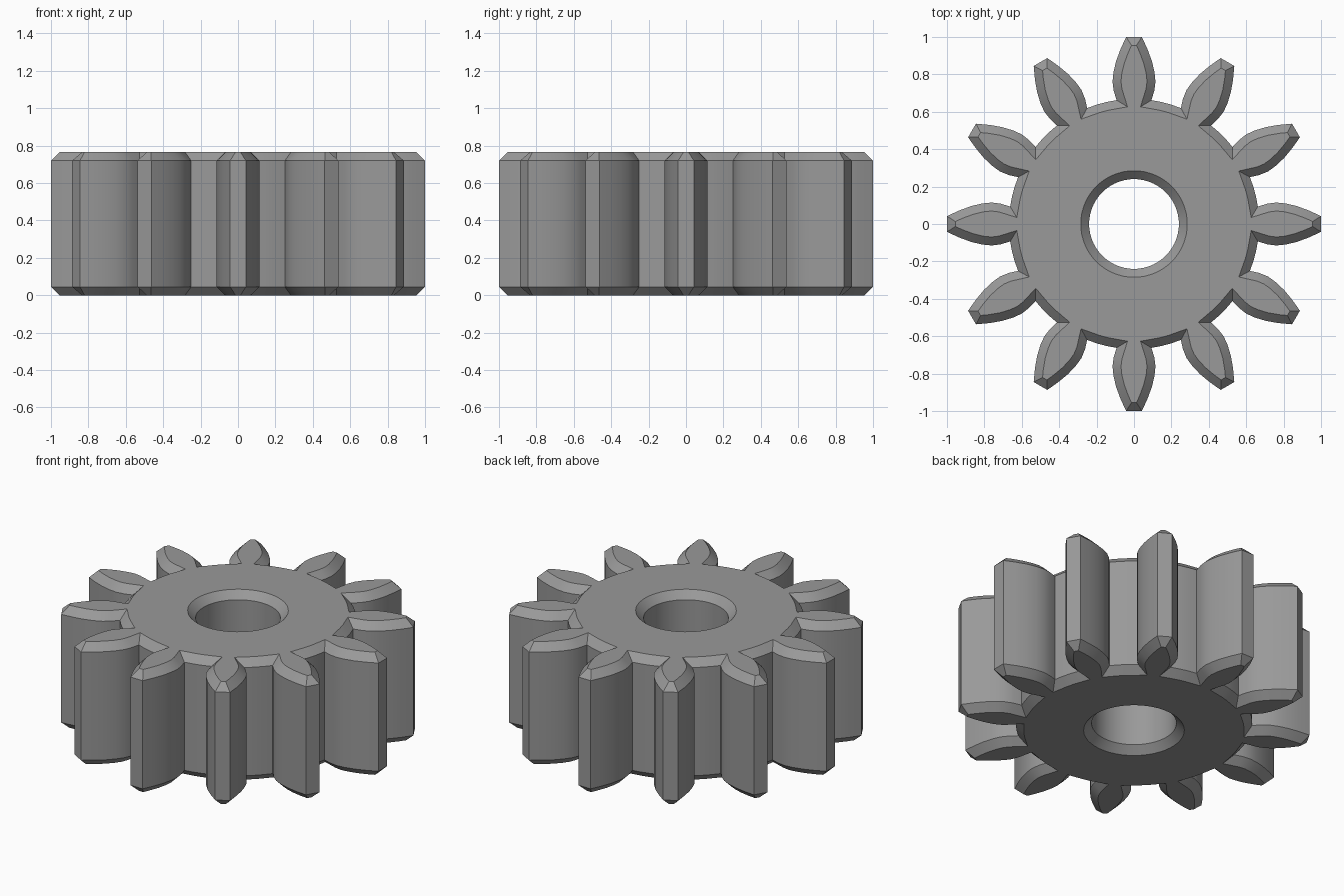
import bpy, bmesh, math
from mathutils import Vector, Matrix

if "Cube" in bpy.data.objects:
    bpy.data.objects.remove(bpy.data.objects["Cube"])

TEETH = 12
HEIGHT = 0.765
BEVEL = 0.045
BORE = 0.24
# Half of one tooth, root to tip: (distance from centre, half width)
FLANK = [(0.662, 0.093), (0.71, 0.108), (0.76, 0.115), (0.81, 0.110),
         (0.87, 0.096), (0.935, 0.072), (1.0, 0.042)]
TOOTH = [(r, -w) for r, w in FLANK] + [(r, w) for r, w in reversed(FLANK)]
ARC = 2                                  # extra points on each root arc
STEP = len(TOOTH) + ARC
SEGS = TEETH * (ARC + 2)                 # sides of the bore


def gear_outline():
    root = math.hypot(*FLANK[0])
    a0 = math.atan2(FLANK[0][1], FLANK[0][0])
    gap = 2 * math.pi / TEETH - 2 * a0
    pts = [Vector(p) for p in TOOTH]
    for i in range(1, ARC + 1):
        a = a0 + gap * i / (ARC + 1)
        pts.append(Vector((root * math.cos(a), root * math.sin(a))))
    out = []
    for k in range(TEETH):
        rot = Matrix.Rotation(2 * math.pi * k / TEETH, 2)
        out += [rot @ p for p in pts]
    return out


def inset(pts, d):
    """Mitred inward offset of a counter-clockwise outline."""
    out = []
    for i, p in enumerate(pts):
        e1 = (p - pts[i - 1]).normalized()
        e2 = (pts[(i + 1) % len(pts)] - p).normalized()
        n1, n2 = Vector((-e1.y, e1.x)), Vector((-e2.y, e2.x))
        out.append(p + (n1 + n2) * d / (1 + n1.dot(n2)))
    return out


def circle(r):
    # Points line up with the tooth bases: right corner first, then the arc
    start = -math.pi / SEGS
    return [Vector((r * math.cos(start + 2 * math.pi * i / SEGS),
                    r * math.sin(start + 2 * math.pi * i / SEGS)))
            for i in range(SEGS)]


bm = bmesh.new()


def ring(pts, z):
    return [bm.verts.new((p.x, p.y, z)) for p in pts]


def bridge(a, b):
    n = len(a)
    for i in range(n):
        j = (i + 1) % n
        bm.faces.new((a[i], a[j], b[j], b[i]))


# Toothed outer wall with bevelled rims
full = gear_outline()
small = inset(full, BEVEL)
levels = (0, BEVEL, HEIGHT - BEVEL, HEIGHT)
outer = [ring(p, z) for p, z in zip((small, full, full, small), levels)]
for a, b in zip(outer, outer[1:]):
    bridge(a, b)

# Central bore with bevelled rims
wide = BORE + BEVEL
bore = [ring(circle(r), z) for r, z in zip((wide, BORE, BORE, wide), levels)]
for a, b in zip(bore, bore[1:]):
    bridge(b, a)

# Flat caps: one face per tooth, plus a ring around the bore
for rim, hole in ((outer[0], bore[0]), (outer[3], bore[3])):
    base = []
    for k in range(TEETH):
        tooth = rim[k * STEP:k * STEP + len(TOOTH)]
        bm.faces.new(tooth)
        base += [tooth[0], tooth[-1]] + rim[k * STEP + len(TOOTH):(k + 1) * STEP]
    bridge(base, hole)

bmesh.ops.recalc_face_normals(bm, faces=bm.faces)
mesh = bpy.data.meshes.new("gear")
bm.to_mesh(mesh)
bm.free()
gear = bpy.data.objects.new("gear", mesh)
bpy.context.collection.objects.link(gear)

grey = bpy.data.materials.new("grey metal")
grey.diffuse_color = (0.32, 0.32, 0.32, 1)
grey.use_nodes = True
grey.node_tree.nodes["Principled BSDF"].inputs["Base Color"].default_value = grey.diffuse_color
mesh.materials.append(grey)

bpy.context.view_layer.objects.active = gear
gear.select_set(True)
bpy.ops.object.shade_smooth_by_angle(angle=math.radians(30))
